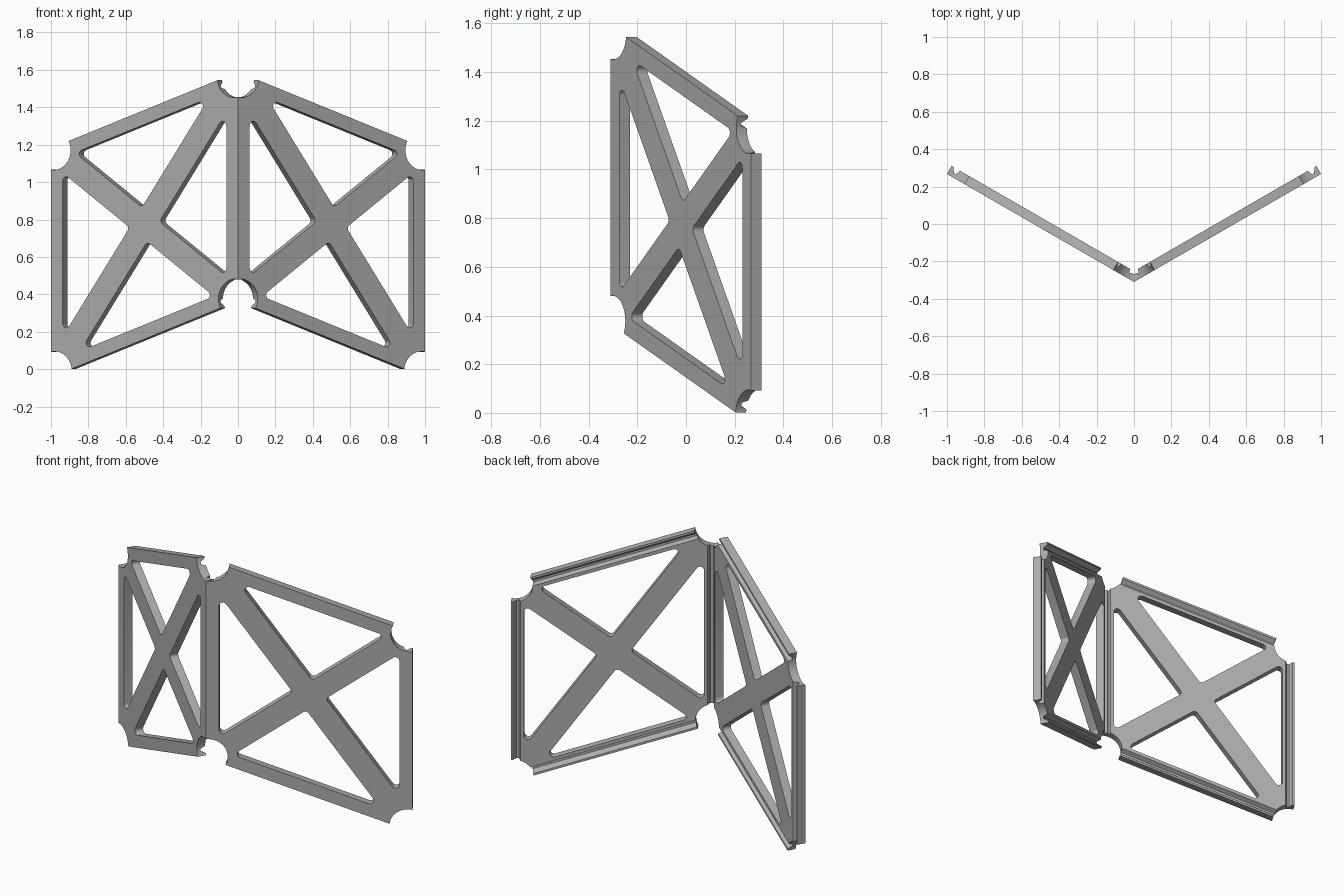
import bpy, bmesh, math
from mathutils import Vector, Matrix

if "Cube" in bpy.data.objects:
    bpy.data.objects.remove(bpy.data.objects["Cube"])

SIDE = 1.2247            # rhombus edge length
WIDTH = 2 / math.sqrt(3)  # panel width before folding
LOW = 0.365              # height of the fold's lower corner
THICK = 0.05
BORDER, BAR, FILLET = 0.0725, 0.066, 0.022

grey = bpy.data.materials.new("plain grey")
grey.use_nodes = True
colour = (0.42, 0.42, 0.42, 1)
grey.diffuse_color = colour
grey.node_tree.nodes["Principled BSDF"].inputs["Base Color"].default_value = colour


def prism(name, ring, sweep):
    """Closed solid made by sweeping a ring of points along a vector."""
    bm = bmesh.new()
    start = [bm.verts.new(p) for p in ring]
    end = [bm.verts.new(p + sweep) for p in ring]
    bm.faces.new(start)
    bm.faces.new(end[::-1])
    for i in range(len(ring)):
        bm.faces.new((start[i - 1], start[i], end[i], end[i - 1]))
    bmesh.ops.recalc_face_normals(bm, faces=bm.faces)
    mesh = bpy.data.meshes.new(name)
    bm.to_mesh(mesh)
    bm.free()
    mesh.materials.append(grey)
    obj = bpy.data.objects.new(name, mesh)
    bpy.context.collection.objects.link(obj)
    return obj


def through(ring):
    """Cutter that passes right through the plate."""
    return prism("cutter", [p - Vector((0, 0.02, 0)) for p in ring],
                 Vector((0, THICK + 0.04, 0)))


def cut(target, cutter):
    cutter.hide_render = True
    mod = target.modifiers.new("cut", 'BOOLEAN')
    mod.operation, mod.solver, mod.object = 'DIFFERENCE', 'EXACT', cutter
    bpy.context.view_layer.objects.active = target
    bpy.ops.object.modifier_apply(modifier=mod.name)
    bpy.data.objects.remove(cutter)


def rounded(points, r, steps=8):
    """Polygon with each corner replaced by an arc of radius r."""
    ring = []
    for i, v in enumerate(points):
        d1 = (points[i - 1] - v).normalized()
        d2 = (points[(i + 1) % len(points)] - v).normalized()
        half = d1.angle(d2) / 2
        centre = v + (d1 + d2).normalized() * r / math.sin(half)
        a = (v + d1 * r / math.tan(half) - centre).normalized()
        b = (v + d2 * r / math.tan(half) - centre).normalized()
        ring += [centre + r * a.slerp(b, k / steps) for k in range(steps + 1)]
    return ring


# Rhombic plate
drop = SIDE / 3
corners = [Vector((0, 0, LOW)), Vector((WIDTH, 0, LOW - drop)),
           Vector((WIDTH, 0, LOW - drop + SIDE)), Vector((0, 0, LOW + SIDE))]
middle = sum(corners, Vector((0, 0, 0))) / 4
panel = prism("left_panel", corners, Vector((0, THICK, 0)))

# Groove cross-section: distance in from the edge, depth from the front
groove = [(0.010, 0.06), (0.012, 0.05), (0.030, 0.022),
          (0.042, 0.022), (0.053, 0.05), (0.053, 0.06)]

for i, a in enumerate(corners):
    b = corners[(i + 1) % 4]
    along = (b - a).normalized()
    inward = Vector((-along.z, 0, along.x))

    # Triangular window between two diagonal bars and the rim
    ea, eb = (a - middle).normalized(), (b - middle).normalized()

    def rim_point(e_to, e_off):
        start = middle + e_off * BAR
        return start + e_to * (BORDER - (start - a).dot(inward)) / e_to.dot(inward)

    window = [middle + (ea + eb) * BAR, rim_point(ea, eb), rim_point(eb, ea)]
    cut(panel, through(rounded(window, FILLET)))

    # Locking groove along the back of the edge
    ring = [a + inward * s + Vector((0, t, 0)) for s, t in groove]
    cut(panel, prism("cutter", ring, b - a))

for i, a in enumerate(corners):
    # Round corner relief, set further in at the sharp corners
    centre = a - (a - middle).normalized() * (0.04 if i % 2 else 0.02)
    angles = [math.tau * k / 48 for k in range(48)]
    cut(panel, through([centre + 0.105 * Vector((math.cos(t), 0, math.sin(t)))
                        for t in angles]))

# Fold the panel back and mirror it about the front seam
panel.data.transform(Matrix.Translation((0, -0.31, 0)) @ Matrix.Rotation(math.radians(30), 4, 'Z'))
mirrored = panel.data.copy()
mirrored.transform(Matrix.Scale(-1, 4, (1, 0, 0)))
mirrored.flip_normals()
other = bpy.data.objects.new("right_panel", mirrored)
bpy.context.collection.objects.link(other)

for obj in (panel, other):
    bpy.ops.object.select_all(action='DESELECT')
    obj.select_set(True)
    bpy.context.view_layer.objects.active = obj
    bpy.ops.object.shade_smooth_by_angle(angle=math.radians(30))
